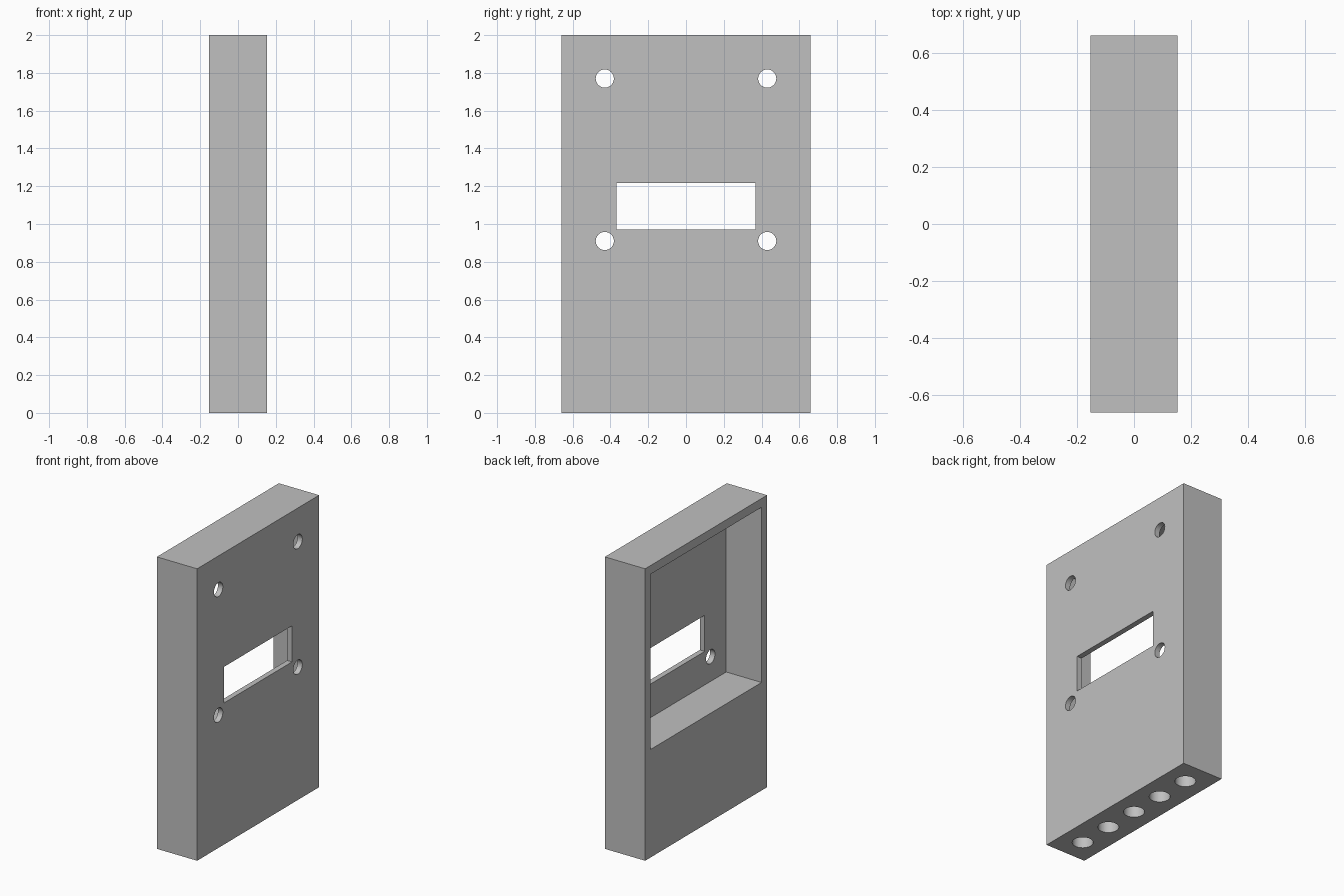
import bpy
from math import pi

default = bpy.data.objects.get("Cube")
if default:
    bpy.data.objects.remove(default, do_unlink=True)

GREY = (0.527, 0.527, 0.527, 1)
DEPTH, WIDTH, HEIGHT = 0.305, 1.32, 2.0
FACE = DEPTH / 2          # plane of the panel's outer face
PLATE = 0.037             # panel thickness behind the pocket
POCKET_Z = 1.34           # centre height of the pocket

grey = bpy.data.materials.new("light_grey")
grey.use_nodes = True
grey.diffuse_color = GREY
grey.node_tree.nodes["Principled BSDF"].inputs["Base Color"].default_value = GREY


def box(name, low, high):
    centre = [(a + b) / 2 for a, b in zip(low, high)]
    bpy.ops.mesh.primitive_cube_add(size=1, location=centre)
    obj = bpy.context.object
    obj.name = name
    obj.scale = [b - a for a, b in zip(low, high)]
    bpy.ops.object.transform_apply(location=True, rotation=True, scale=True)
    return obj


def drill(name, radius, length, centre, rotation=(0, 0, 0)):
    bpy.ops.mesh.primitive_cylinder_add(vertices=48, radius=radius, depth=length,
                                        location=centre, rotation=rotation)
    obj = bpy.context.object
    obj.name = name
    obj.hide_render = True
    return obj


def cut(target, cutter):
    mod = target.modifiers.new("cut", "BOOLEAN")
    mod.operation = "DIFFERENCE"
    mod.solver = "EXACT"
    mod.object = cutter
    bpy.ops.object.select_all(action="DESELECT")
    target.select_set(True)
    bpy.context.view_layer.objects.active = target
    bpy.ops.object.modifier_apply(modifier=mod.name)
    bpy.data.objects.remove(cutter, do_unlink=True)


# Solid block
housing = box("housing", (-FACE, -WIDTH / 2, 0), (FACE, WIDTH / 2, HEIGHT))
housing.data.materials.append(grey)

# Square pocket open at the rear of the panel
cut(housing, box("pocket_cutter", (-FACE - 0.1, -0.6, POCKET_Z - 0.6),
                 (FACE - PLATE, 0.6, POCKET_Z + 0.6)))

# Rectangular window through the panel
cut(housing, box("window_cutter", (FACE - 0.1, -0.367, 0.97),
                 (FACE + 0.1, 0.367, 1.217)))

# Four mounting holes around the pocket centre
for y in (-0.43, 0.43):
    for z in (POCKET_Z - 0.43, POCKET_Z + 0.43):
        cut(housing, drill("mounting_hole_cutter", 0.048, 0.2,
                           (FACE, y, z), (0, pi / 2, 0)))

# Row of five blind bores in the underside
for i in range(-2, 3):
    cut(housing, drill("bore_cutter", 0.065, 1.0, (0, i * 0.247, 0)))

bpy.ops.object.shade_smooth_by_angle()
